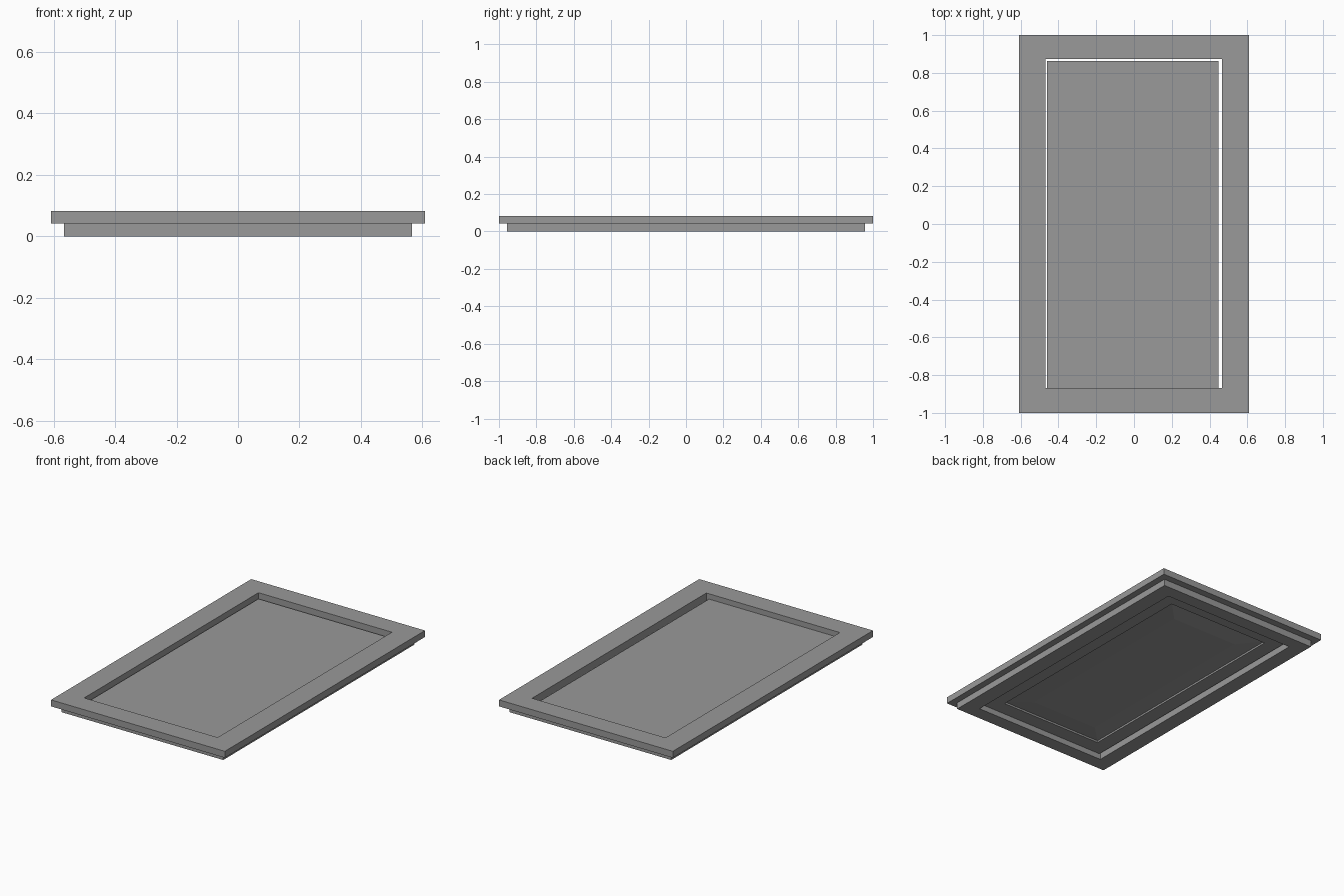
import bpy, bmesh

if "Cube" in bpy.data.objects:
    bpy.data.objects.remove(bpy.data.objects["Cube"])

grey = bpy.data.materials.new("grey")
grey.diffuse_color = (0.32, 0.32, 0.32, 1)
grey.use_nodes = True
grey.node_tree.nodes["Principled BSDF"].inputs["Base Color"].default_value = grey.diffuse_color


def stacked_loops(name, loops, closed):
    """Bridge rectangles (x0, x1, y0, y1, z); either join last to first or cap both ends."""
    bm = bmesh.new()
    rings = []
    for x0, x1, y0, y1, z in loops:
        corners = [(x0, y0), (x1, y0), (x1, y1), (x0, y1)]
        rings.append([bm.verts.new((x, y, z)) for x, y in corners])
    pairs = list(zip(rings, rings[1:]))
    if closed:
        pairs.append((rings[-1], rings[0]))
    else:
        bm.faces.new(rings[0])
        bm.faces.new(rings[-1])
    for a, b in pairs:
        for i in range(4):
            j = (i + 1) % 4
            bm.faces.new((a[i], a[j], b[j], b[i]))
    bmesh.ops.recalc_face_normals(bm, faces=bm.faces[:])
    mesh = bpy.data.meshes.new(name)
    bm.to_mesh(mesh)
    bm.free()
    mesh.materials.append(grey)
    obj = bpy.data.objects.new(name, mesh)
    bpy.context.collection.objects.link(obj)
    return obj


def inset(rect, d, z):
    x0, x1, y0, y1 = rect
    return (x0 + d, x1 - d, y0 + d, y1 - d, z)


# Rabbeted frame: wide lip on top, narrower step below, open in the middle
TOP, STEP = 0.083, 0.042
lip = (-0.608, 0.608, -1.0, 1.0)
base = (-0.566, 0.566, -0.956, 0.956)
opening = (-0.468, 0.466, -0.869, 0.873)
stacked_loops("door_frame", [
    (*lip, TOP), (*lip, STEP), (*base, STEP), (*base, 0.0),
    (*opening, 0.0), (*opening, TOP)], closed=True)

# Loose panel: flat top, and below a flat border, a small step and a bevelled field
panel = (-0.461, 0.447, -0.868, 0.862)
stacked_loops("raised_panel", [
    inset(panel, 0, 0.050), inset(panel, 0, 0.035),
    inset(panel, 0.095, 0.035), inset(panel, 0.095, 0.047),
    inset(panel, 0.22, 0.035)], closed=False)
